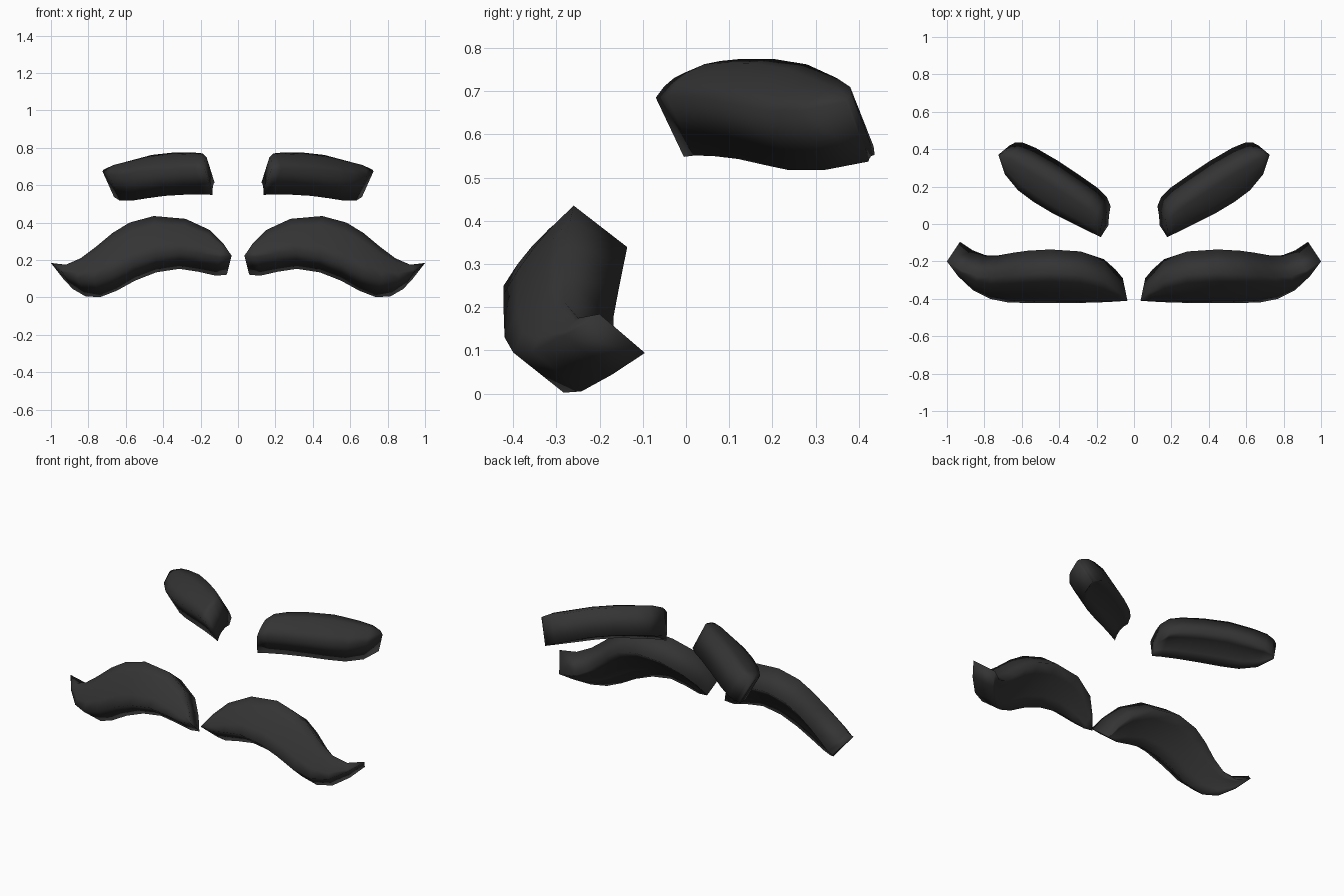
import bpy, bmesh
from mathutils import Vector

if "Cube" in bpy.data.objects:
    bpy.data.objects.remove(bpy.data.objects["Cube"])

mat = bpy.data.materials.new("charcoal hair")
mat.diffuse_color = (0.034, 0.034, 0.034, 1)
mat.use_nodes = True
mat.node_tree.nodes["Principled BSDF"].inputs["Base Color"].default_value = mat.diffuse_color
COLS = 4


def slab(name, upper, lower, depths, bulge):
    """Curved slab lofted between two edge curves, thickened along a varying
    direction (inner end, middle, outer end), mirrored across x."""
    bm = bmesh.new()
    d0, d1, d2 = (Vector(d) for d in depths)
    n = len(upper)
    rings = []
    for i, (u, l) in enumerate(zip(upper, lower)):
        u, l = Vector(u), Vector(l)
        t = i / (n - 1)
        d = d0.lerp(d1, t * 2) if t < 0.5 else d1.lerp(d2, t * 2 - 1)
        amount = bulge * min(1, (u - l).length / 0.15)
        front = []
        for k in range(COLS + 1):
            s = k / COLS
            front.append(u.lerp(l, s) - d.normalized() * amount * 4 * s * (1 - s))
        pts = front + [p + d for p in reversed(front)]
        rings.append([bm.verts.new(p) for p in pts])
    m = len(rings[0])
    for a, b in zip(rings, rings[1:]):
        for k in range(m):
            bm.faces.new((a[k], a[(k + 1) % m], b[(k + 1) % m], b[k]))
    # quad end caps
    for r in (rings[0], rings[-1]):
        for k in range(COLS):
            bm.faces.new((r[k], r[k + 1], r[m - 2 - k], r[m - 1 - k]))
    bmesh.ops.remove_doubles(bm, verts=bm.verts[:], dist=0.002)
    bmesh.ops.recalc_face_normals(bm, faces=bm.faces[:])
    for f in bm.faces:
        f.smooth = True
    me = bpy.data.meshes.new(name)
    bm.to_mesh(me)
    bm.free()
    me.materials.append(mat)
    ob = bpy.data.objects.new(name, me)
    bpy.context.collection.objects.link(ob)
    mod = ob.modifiers.new("Mirror", "MIRROR")
    mod.use_mirror_merge = False
    return ob


# moustache: pointed at both ends, curling up and back at the tails
slab("moustache",
     [(.035, -.41, .225), (.08, -.365, .29), (.15, -.31, .36), (.28, -.27, .42),
      (.45, -.26, .435), (.58, -.268, .40), (.67, -.275, .345), (.76, -.285, .27),
      (.84, -.28, .21), (.92, -.25, .175), (1.0, -.2, .185)],
     [(.035, -.41, .22), (.10, -.415, .215), (.20, -.42, .235), (.31, -.422, .25),
      (.44, -.422, .23), (.56, -.422, .185), (.67, -.42, .13), (.77, -.40, .095),
      (.86, -.355, .097), (.94, -.28, .135), (1.0, -.2, .183)],
     [(.025, .12, -.10), (-.01, .125, -.095), (-.07, .105, -.09)], .012)

# eyebrows: wide strips lying back over the brow, rounded at the corners
slab("eyebrows",
     [(.168, .03, .75), (.19, .08, .77), (.24, .13, .775), (.34, .20, .775),
      (.46, .28, .762), (.58, .35, .73), (.65, .38, .71), (.695, .385, .69)],
     [(.178, -.07, .685), (.23, -.045, .688), (.32, 0, .687), (.44, .06, .68),
      (.54, .12, .667), (.62, .18, .655), (.69, .265, .655), (.725, .37, .675)],
     [(-.043, .065, -.137), (-.05, .06, -.137), (-.062, .052, -.138)], .02)
